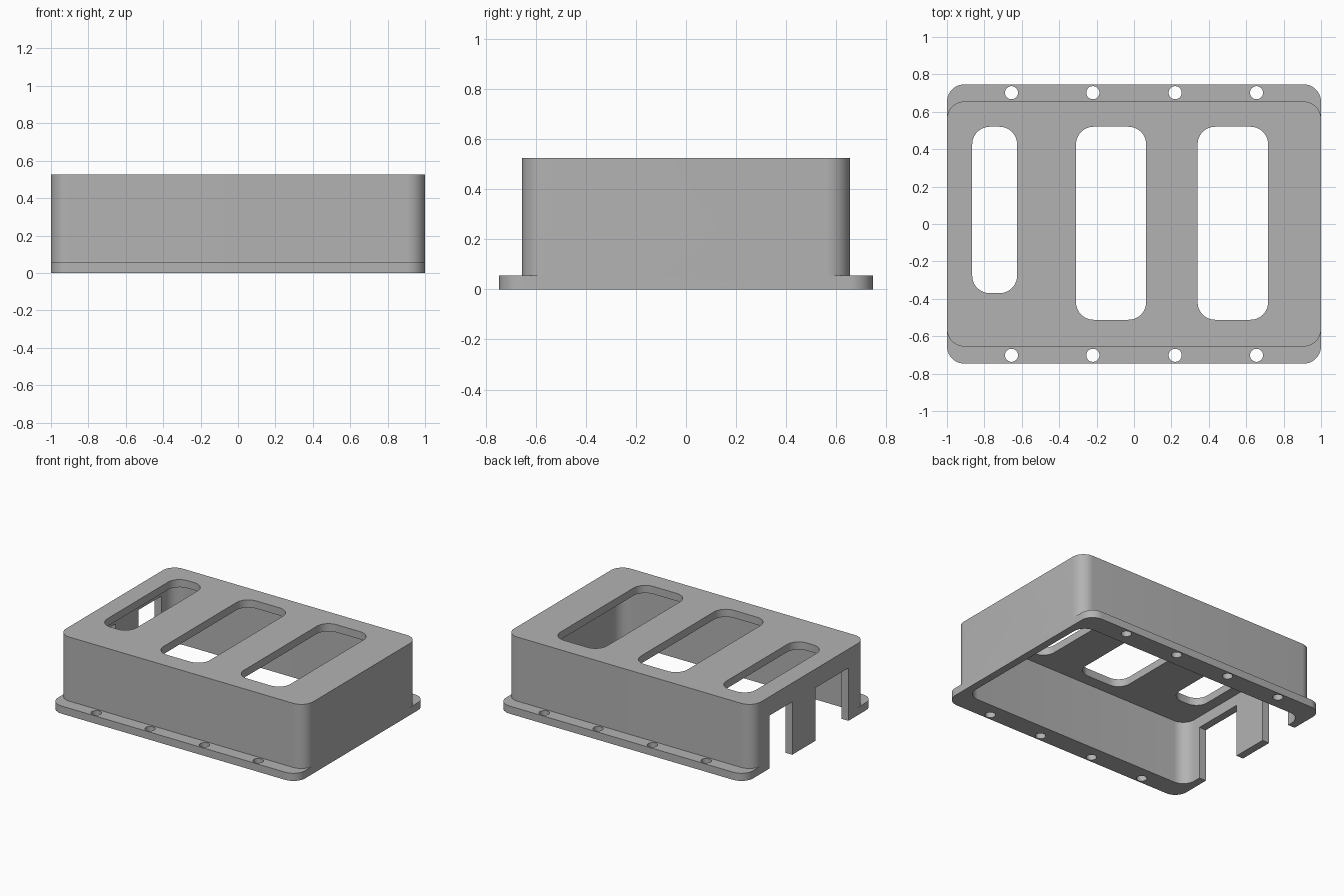
import bpy, bmesh, math

if "Cube" in bpy.data.objects:
    bpy.data.objects.remove(bpy.data.objects["Cube"])

T = 0.056      # wall and flange thickness
R = 0.094      # common corner radius
H = 0.525      # overall height

grey = bpy.data.materials.new("plain grey")
grey.diffuse_color = (0.45, 0.45, 0.45, 1)
grey.use_nodes = True
grey.node_tree.nodes["Principled BSDF"].inputs["Base Color"].default_value = grey.diffuse_color


def prism(name, x0, x1, y0, y1, z0, z1, r=0.0, steps=10):
    """Upright block with rounded vertical corners."""
    pts = []
    if r:
        centres = [(x1 - r, y1 - r), (x0 + r, y1 - r), (x0 + r, y0 + r), (x1 - r, y0 + r)]
        for q, (cx, cy) in enumerate(centres):
            for i in range(steps + 1):
                a = math.pi / 2 * (q + i / steps)
                pts.append((cx + r * math.cos(a), cy + r * math.sin(a)))
    else:
        pts = [(x1, y1), (x0, y1), (x0, y0), (x1, y0)]
    bm = bmesh.new()
    base = bm.faces.new([bm.verts.new((x, y, z0)) for x, y in pts])
    top = bmesh.ops.extrude_face_region(bm, geom=[base])["geom"]
    bmesh.ops.translate(bm, vec=(0, 0, z1 - z0),
                        verts=[v for v in top if isinstance(v, bmesh.types.BMVert)])
    bmesh.ops.remove_doubles(bm, verts=bm.verts, dist=1e-5)
    bmesh.ops.recalc_face_normals(bm, faces=bm.faces)
    return finish(name, bm)


def finish(name, bm):
    mesh = bpy.data.meshes.new(name)
    bm.to_mesh(mesh)
    bm.free()
    mesh.materials.append(grey)
    ob = bpy.data.objects.new(name, mesh)
    bpy.context.collection.objects.link(ob)
    return ob


def hole(x, y, r=0.035):
    bm = bmesh.new()
    bmesh.ops.create_cone(bm, cap_ends=True, segments=32, radius1=r, radius2=r, depth=0.3)
    bmesh.ops.translate(bm, vec=(x, y, 0), verts=bm.verts)
    return finish("hole_cutter", bm)


def combine(ob, tool, operation):
    """Apply a boolean and discard the tool object."""
    bpy.context.view_layer.objects.active = ob
    mod = ob.modifiers.new("boolean", "BOOLEAN")
    mod.operation = operation
    mod.solver = "EXACT"
    mod.object = tool
    tool.hide_render = True
    bpy.ops.object.modifier_apply(modifier=mod.name)
    bpy.data.objects.remove(tool)


# Rounded cover with mounting flange along front and back
cover = prism("cover", -1, 1, -0.655, 0.655, 0, H, R)
flange = prism("flange", -1, 1, -0.747, 0.747, 0, T, R)
combine(cover, flange, "UNION")

# Hollow inside, open at the bottom
combine(cover, prism("cavity", -1 + T, 1 - T, -0.655 + T, 0.655 - T, -0.1, H - T, R), "DIFFERENCE")

# Three windows through the top
for x0, x1, y0 in [(-0.865, -0.625, -0.37), (-0.31, 0.065, -0.512), (0.34, 0.717, -0.512)]:
    combine(cover, prism("window", x0, x1, y0, 0.52, H - 0.15, H + 0.1, R), "DIFFERENCE")

# Two openings in the left wall, leaving a centre post
for y0, y1 in [(0.20, 0.465), (-0.45, -0.067)]:
    combine(cover, prism("side_opening", -1.1, -0.9, y0, y1, -0.1, 0.387), "DIFFERENCE")

# Screw holes in the flange
for x in (-0.655, -0.22, 0.22, 0.655):
    for y in (-0.702, 0.702):
        combine(cover, hole(x, y), "DIFFERENCE")

bpy.ops.object.select_all(action="DESELECT")
cover.select_set(True)
bpy.context.view_layer.objects.active = cover
bpy.ops.object.shade_smooth_by_angle(angle=math.radians(30))
